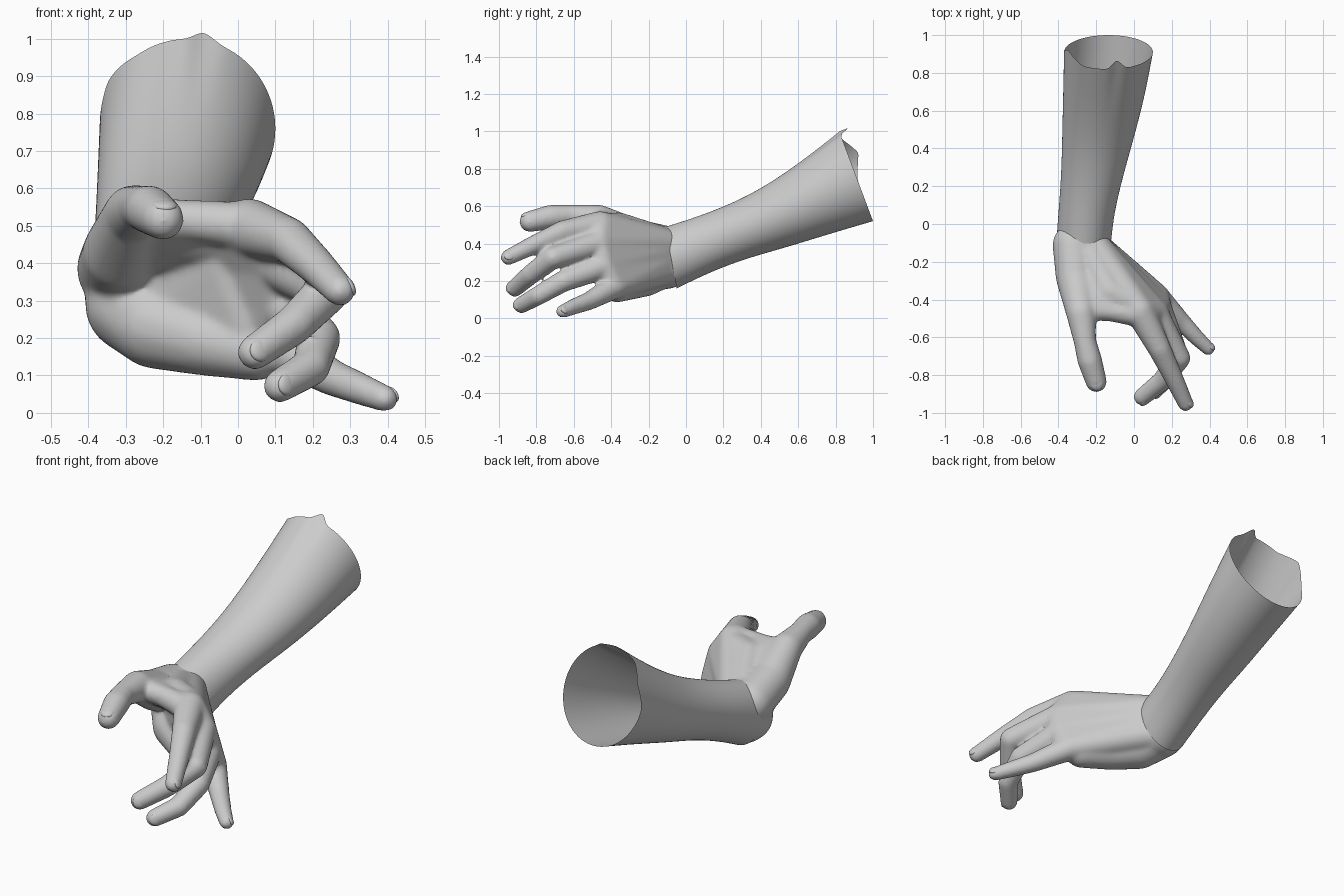
import bpy, bmesh, math
from mathutils import Vector, Matrix

cube = bpy.data.objects.get("Cube")
if cube:
    bpy.data.objects.remove(cube)

grey = bpy.data.materials.new("plain grey")
grey.use_nodes = True
grey.diffuse_color = (0.6, 0.6, 0.6, 1)
grey.node_tree.nodes["Principled BSDF"].inputs["Base Color"].default_value = (0.6, 0.6, 0.6, 1)


def make_object(name, bm):
    bmesh.ops.recalc_face_normals(bm, faces=bm.faces)
    for f in bm.faces:
        f.smooth = True
    mesh = bpy.data.meshes.new(name)
    bm.to_mesh(mesh)
    bm.free()
    mesh.materials.append(grey)
    obj = bpy.data.objects.new(name, mesh)
    bpy.context.collection.objects.link(obj)
    return obj


def ball_points(x, y, z, r, count=160):
    """Evenly spread points on a sphere."""
    points = []
    for i in range(count):
        h = 1 - (2 * i + 1) / count
        t = i * math.pi * (3 - math.sqrt(5))
        w = math.sqrt(1 - h * h)
        points.append(Vector((x, y, z)) + r * Vector((w * math.cos(t), w * math.sin(t), h)))
    return points


def wrap(bm, *balls):
    """One convex skin around balls given as (x, y, z, radius)."""
    verts = [bm.verts.new(p) for ball in balls for p in ball_points(*ball)]
    bmesh.ops.convex_hull(bm, input=verts)
    loose = [v for v in bm.verts if not v.link_faces]
    bmesh.ops.delete(bm, geom=loose, context="VERTS")


def limb(bm, *joints):
    """Rounded tapering segments from joint to joint."""
    for a, b in zip(joints, joints[1:]):
        wrap(bm, a, b)


# Forearm: open tube; each section has its top (y, z), bottom (y, z) and x range
sections = [
    ((-.11, .49), (-.05, .16), (-.41, -.12)),
    ((.02, .53), (.10, .235), (-.40, -.105)),
    ((.20, .595), (.30, .315), (-.385, -.06)),
    ((.40, .69), (.52, .375), (-.38, 0)),
    ((.62, .84), (.76, .45), (-.375, .06)),
    ((.82, 1.0), (1.0, .52), (-.37, .10)),
]
SIDES = 72
axis = Vector((0, .85, .4))


def bump(angle, centre, width, height):
    return height * max(0, 1 - abs(angle - centre) / width)


bm = bmesh.new()
rings = []
for i, (top, bottom, (x0, x1)) in enumerate(sections):
    top, bottom = Vector((0, *top)), Vector((0, *bottom))
    ring = []
    for k in range(SIDES):
        t = math.tau * k / SIDES
        p = (top + bottom) / 2 + (top - bottom) / 2 * math.sin(t)
        p.x = (x0 + x1) / 2 + (x1 - x0) / 2 * math.cos(t)
        if i == len(sections) - 1:
            # Torn rim: a narrow spike on top and a wide corner at the side
            p += axis * (bump(t, 1.38, .2, .06) + bump(t, 2.7, .5, .06))
        ring.append(bm.verts.new(p))
    rings.append(ring)
for a, b in zip(rings, rings[1:]):
    for k in range(SIDES):
        n = (k + 1) % SIDES
        bm.faces.new((a[k], a[n], b[n], b[k]))
forearm = make_object("forearm", bm)
sub = forearm.modifiers.new("smooth", "SUBSURF")
sub.levels = sub.render_levels = 2

# Fingers: knuckle, middle joint, end joint, tip
fingers = {
    "thumb": [(-.28, -.47, .53, .08), (-.26, -.62, .55, .06),
              (-.235, -.72, .543, .066), (-.2, -.835, .518, .057)],
    "index": [(.03, -.46, .495, .08), (.135, -.66, .462, .062),
              (.213, -.82, .39, .051), (.273, -.95, .327, .043)],
    "middle": [(.11, -.47, .40, .073), (.24, -.71, .325, .06),
               (.15, -.83, .235, .054), (.045, -.915, .162, .048)],
    "ring": [(.13, -.44, .28, .07), (.218, -.655, .2, .058),
             (.195, -.79, .122, .052), (.112, -.88, .072, .046)],
    "little": [(.12, -.38, .17, .066), (.25, -.515, .095, .05),
               (.325, -.595, .065, .044), (.393, -.66, .038, .037)],
}
nail_facing = {"thumb": (0, -.1, 1), "index": (.8, .2, .4), "middle": (.5, -.8, .2),
               "ring": (.6, -.7, .1), "little": (.6, .5, .4)}

# Hand: fingers, bones of the palm and muscle pads fused into one skin
bm = bmesh.new()
for joints in fingers.values():
    limb(bm, *joints)
# Back of the hand: a broad fan from the wrist to each pair of knuckles
knuckles = [fingers[name][0] for name in ("index", "middle", "ring", "little")]
roots = [(-.21, -.12, z, .085) for z in (.40, .36, .31, .26)]
for i in range(3):
    wrap(bm, *roots[i:i + 2], *knuckles[i:i + 2])
# Wrist
limb(bm, (-.265, -.03, .36, .12), (-.275, -.10, .355, .14))
limb(bm, (-.265, -.05, .30, .12), (-.27, -.11, .295, .14))
# Thumb pad and little finger pad
limb(bm, (-.32, -.11, .385, .112), (-.31, -.28, .43, .105), fingers["thumb"][0])
limb(bm, (-.28, -.13, .29, .13), (-.22, -.22, .235, .118),
     (-.1, -.3, .2, .1), (.05, -.37, .165, .08))
# Palm filling and the web between thumb and index
wrap(bm, (-.22, -.17, .36, .11), (-.2, -.2, .26, .1), (-.03, -.36, .40, .08), (.03, -.36, .24, .08))
limb(bm, (-.24, -.15, .41, .09), (-.13, -.36, .48, .088), (.0, -.42, .49, .075))
wrap(bm, (-.29, -.3, .45, .08), (-.28, -.45, .52, .06), (-.13, -.46, .515, .055),
     (-.1, -.34, .46, .08))
limb(bm, (-.13, -.46, .515, .055), (.02, -.48, .5, .065))
hand = make_object("hand", bm)
remesh = hand.modifiers.new("fuse", "REMESH")
remesh.mode = "VOXEL"
remesh.voxel_size = .009
remesh.use_smooth_shade = True
soften = hand.modifiers.new("soften", "SMOOTH")
soften.factor = .5
soften.iterations = 22

# Nails: flat ovals set into the fingertips
for name, joints in fingers.items():
    end, tip = Vector(joints[-2][:3]), Vector(joints[-1][:3])
    r = joints[-1][3]
    along = (tip - end).normalized()
    out = Vector(nail_facing[name])
    out = (out - along * out.dot(along)).normalized()
    side = along.cross(out)
    turn = Matrix((side, along, out)).transposed().to_4x4()
    place = Matrix.Translation(tip + out * r * .64)
    bm = bmesh.new()
    bmesh.ops.create_uvsphere(bm, u_segments=24, v_segments=12, radius=1,
                              matrix=place @ turn @ Matrix.Diagonal((r * .64, r * .72, r * .3, 1)))
    make_object(name + "_nail", bm)
